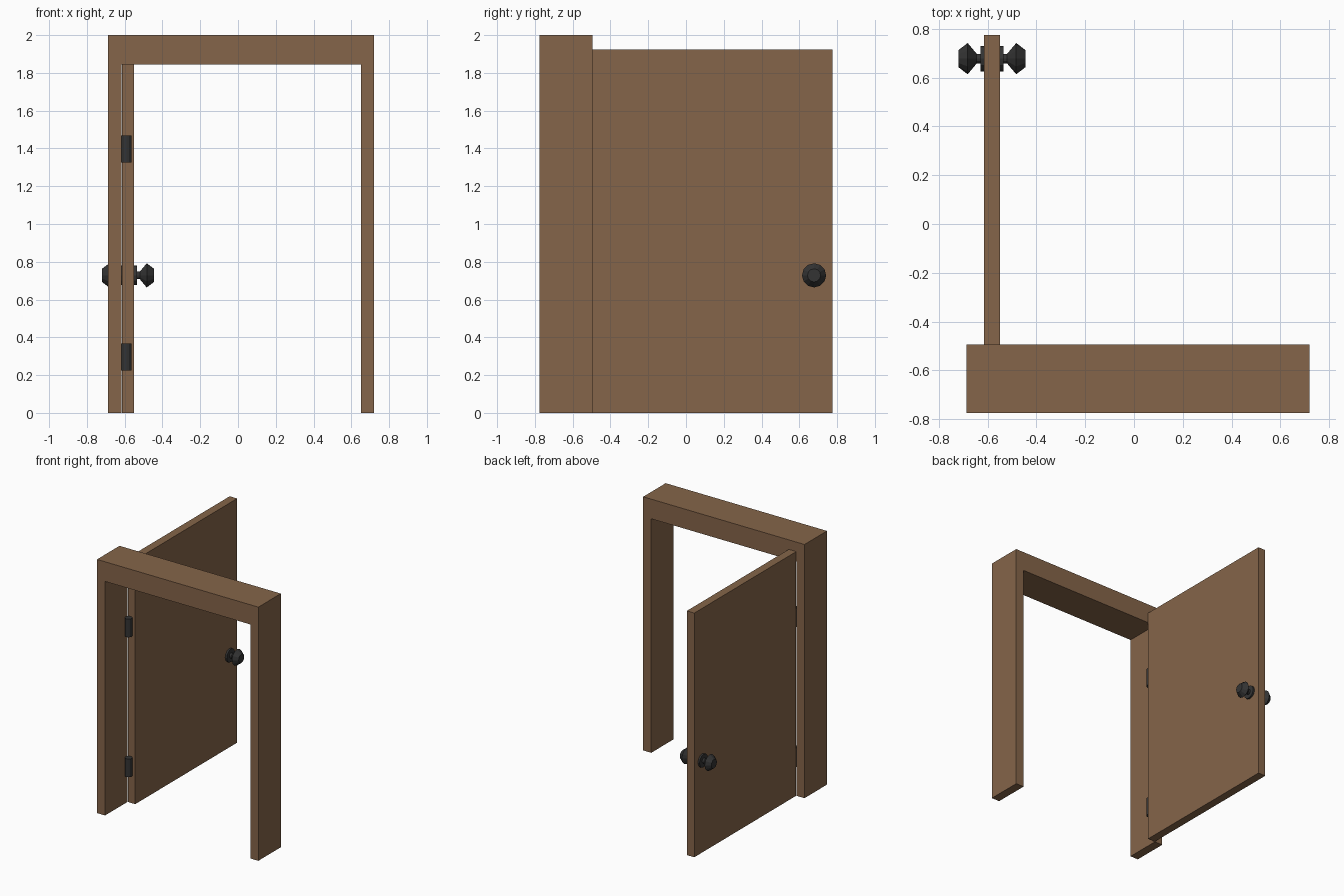
import bpy, bmesh, math
from mathutils import Vector, Matrix

if "Cube" in bpy.data.objects:
    bpy.data.objects.remove(bpy.data.objects["Cube"])

def material(name, rgb):
    m = bpy.data.materials.new(name)
    m.diffuse_color = (*rgb, 1)
    m.use_nodes = True
    m.node_tree.nodes["Principled BSDF"].inputs["Base Color"].default_value = m.diffuse_color
    return m

wood = material("brown wood", (0.235, 0.130, 0.067))
metal = material("dark metal", (0.034, 0.034, 0.034))

def finish(name, bm, mat):
    bmesh.ops.recalc_face_normals(bm, faces=bm.faces[:])
    me = bpy.data.meshes.new(name)
    bm.to_mesh(me)
    bm.free()
    me.materials.append(mat)
    ob = bpy.data.objects.new(name, me)
    bpy.context.collection.objects.link(ob)
    return ob

def extrude_xz(name, outline, y0, y1, mat):
    bm = bmesh.new()
    face = bm.faces.new([bm.verts.new((x, y0, z)) for x, z in outline])
    ext = bmesh.ops.extrude_face_region(bm, geom=[face])
    verts = [g for g in ext["geom"] if isinstance(g, bmesh.types.BMVert)]
    bmesh.ops.translate(bm, verts=verts, vec=(0, y1 - y0, 0))
    return finish(name, bm, mat)

def lathe_x(name, profile, centre, side, sides, mat):
    """Rings of (distance, radius) along x, capped at both ends."""
    bm = bmesh.new()
    rings = []
    for d, r in profile:
        rings.append([bm.verts.new((centre[0] + side * d,
                                    centre[1] + r * math.sin(2 * math.pi * i / sides),
                                    centre[2] + r * math.cos(2 * math.pi * i / sides)))
                      for i in range(sides)])
    for a, b in zip(rings, rings[1:]):
        for i in range(sides):
            j = (i + 1) % sides
            bm.faces.new((a[i], a[j], b[j], b[i]))
    bm.faces.new(rings[0])
    bm.faces.new(rings[-1])
    return finish(name, bm, mat)

# Frame: one arch-shaped profile
extrude_xz("door_frame", [(-0.687, 0), (-0.617, 0), (-0.617, 1.845), (0.65, 1.845),
                          (0.65, 0), (0.72, 0), (0.72, 2), (-0.687, 2)],
           -0.775, -0.495, wood)

# Door leaf, swung open
DX0, DX1 = -0.615, -0.55
extrude_xz("door", [(DX0, 0), (DX1, 0), (DX1, 1.925), (DX0, 1.925)], -0.495, 0.775, wood)

# Knobs with round plates on both faces of the door
knob = [(-0.005, 0.052), (0.014, 0.052), (0.014, 0.02), (0.03, 0.02),
        (0.067, 0.064), (0.105, 0.035)]
for name, x, side in (("inner_knob", DX1, 1), ("outer_knob", DX0, -1)):
    lathe_x(name, knob, (x, 0.678, 0.728), side, 12, metal)

# Hinge barrels
for name, z in (("lower_hinge", 0.295), ("upper_hinge", 1.398)):
    bm = bmesh.new()
    bmesh.ops.create_cone(bm, cap_ends=True, segments=12, radius1=0.027, radius2=0.027,
                          depth=0.143, matrix=Matrix.Translation(Vector((-0.59, -0.52, z))))
    finish(name, bm, metal)
